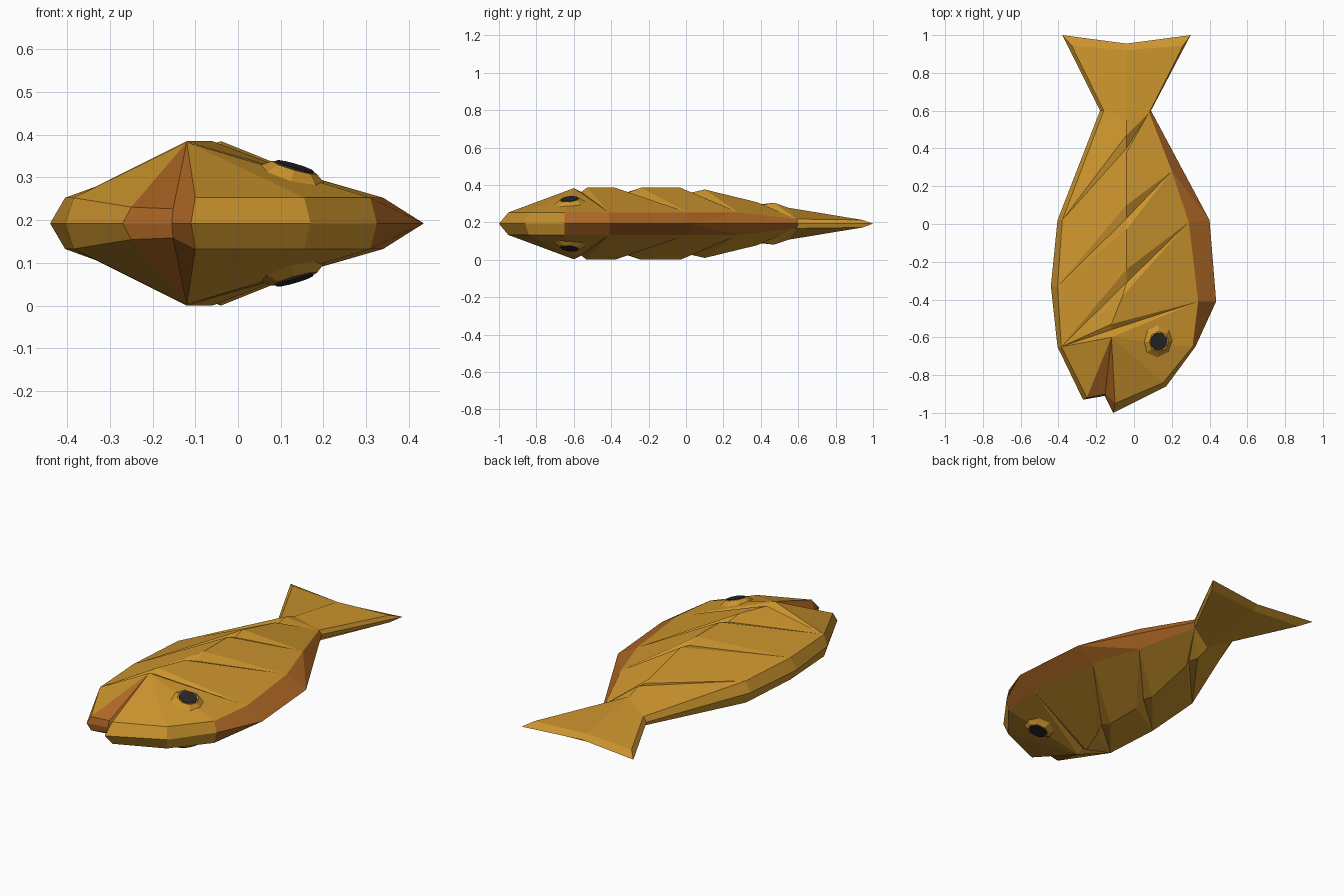
import bpy, bmesh, math
from mathutils import Vector

if "Cube" in bpy.data.objects:
    bpy.data.objects.remove(bpy.data.objects["Cube"])

MID = 0.1925  # plane of symmetry of the fish lying flat


def material(name, rgb):
    m = bpy.data.materials.new(name)
    m.diffuse_color = (*rgb, 1)
    m.use_nodes = True
    m.node_tree.nodes["Principled BSDF"].inputs["Base Color"].default_value = m.diffuse_color
    return m


gold = material("gold", (0.61, 0.30, 0.027))
brown = material("brown", (0.42, 0.135, 0.018))
dark = material("dark", (0.022, 0.022, 0.026))

# Outline on the symmetry plane (x, y)
outline = {
    "snout_o": (-0.11, -1.0), "brow_o": (0.17, -0.86), "nape_o": (0.325, -0.65),
    "r0_o": (0.435, -0.41), "r1_o": (0.40, 0.02), "r3_o": (0.09, 0.60),
    "tipr_o": (0.30, 1.0), "tailc_o": (-0.04, 0.955), "tipl_o": (-0.38, 1.0),
    "l3_o": (-0.18, 0.60), "l2_o": (-0.405, 0.02), "l1_o": (-0.44, -0.33),
    "l0_o": (-0.405, -0.65), "jaw_o": (-0.27, -0.93), "mouth_o": (-0.155, -0.91),
}
# Raised rim and ridge points (x, y, height above the symmetry plane)
raised = {
    "snout": (-0.10, -0.95, 0.06), "brow": (0.155, -0.84, 0.06), "nape": (0.31, -0.65, 0.06),
    "r0": (0.34, -0.41, 0.06), "r1": (0.29, 0.01, 0.06), "r2": (0.20, 0.28, 0.06),
    "r3": (0.08, 0.59, 0.025), "tipr": (0.26, 0.945, 0.02), "tailc": (-0.04, 0.92, 0.022),
    "tipl": (-0.33, 0.945, 0.02), "l3": (-0.16, 0.60, 0.025), "l2": (-0.38, 0.02, 0.06),
    "l1": (-0.405, -0.33, 0.06), "l0": (-0.385, -0.65, 0.06), "jaw": (-0.25, -0.92, 0.038),
    "mouth": (-0.152, -0.90, 0.034), "root": (-0.04, 0.55, 0.085),
}
# Each scale crease: x, y, height of front lip, groove and back lip on the ridge
creases = [
    [(-0.12, -0.60, 0.19), (-0.12, -0.56, 0.17), (-0.12, -0.53, 0.1925)],
    [(-0.06, -0.38, 0.1925), (-0.04, -0.31, 0.167), (-0.04, -0.24, 0.1925)],
    [(-0.04, -0.03, 0.1925), (-0.04, 0.03, 0.167), (-0.04, 0.10, 0.183)],
    [(-0.04, 0.38, 0.115), (-0.04, 0.40, 0.10), (-0.04, 0.47, 0.112)],
]
left_end = ["l0", "l0", "l1", "l2"]
for i, crease in enumerate(creases):
    for tag, p in zip("fgk", crease):
        raised[tag + str(i)] = p

# Faces of one half: head, scale creases, bands, tail
gold_faces = [
    "f0 snout brow", "f0 brow nape", "f0 nape r0", "f0 jaw l0",
    "l2 k3 root l3", "k3 r3 root", "l3 root tailc tipl", "root r3 tipr tailc",
]
for i in range(4):
    a, b = left_end[i], f"r{i}"
    gold_faces += [f"{a} f{i} g{i}", f"f{i} {b} g{i}", f"{a} g{i} k{i}", f"g{i} {b} k{i}"]
    if i < 3:
        c = left_end[i + 1]
        gold_faces.append(f"{a} k{i} f{i+1}" + ("" if c == a else " " + c))
        gold_faces.append(f"k{i} {b} r{i+1} f{i+1}")
# Rim between the raised edge and the outline
rim = ["r3", "tipr", "tailc", "tipl", "l3", "l2", "l1", "l0", "jaw"]
gold_faces += [f"{a} {b} {b}_o {a}_o" for a, b in zip(rim, rim[1:])]
gold_faces += ["snout brow brow_o snout_o", "brow nape nape_o brow_o"]
# Mouth and back fin edge
brown_faces = [
    "f0 jaw mouth", "jaw jaw_o mouth_o mouth", "f0 mouth snout", "mouth mouth_o snout_o snout",
    "nape r0 r0_o nape_o", "r0 r1 r1_o r0_o", "r1 r2 r1_o", "r2 r3 r3_o r1_o",
]

# Body, both halves
bm = bmesh.new()
shared = {k: bm.verts.new((x, y, MID)) for k, (x, y) in outline.items()}
for s in (1, -1):
    pts = dict(shared)
    pts.update({k: bm.verts.new((x, y, MID + s * z)) for k, (x, y, z) in raised.items()})
    for index, group in enumerate((gold_faces, brown_faces)):
        for names in group:
            bm.faces.new([pts[n] for n in names.split()]).material_index = index
bmesh.ops.recalc_face_normals(bm, faces=bm.faces)


def finish(bm, name, mats):
    me = bpy.data.meshes.new(name)
    bm.to_mesh(me)
    bm.free()
    for m in mats:
        me.materials.append(m)
    ob = bpy.data.objects.new(name, me)
    bpy.context.collection.objects.link(ob)
    return ob


finish(bm, "fish_body", [gold, brown])


def disc(name, base, normal, r1, r2, height, sides, mat):
    """Frustum standing on base, pointing along normal."""
    bm = bmesh.new()
    bmesh.ops.create_cone(bm, cap_ends=True, segments=sides, radius1=r1, radius2=r2, depth=height)
    bmesh.ops.rotate(bm, verts=bm.verts, matrix=Vector((0, 0, 1)).rotation_difference(normal).to_matrix())
    bmesh.ops.translate(bm, verts=bm.verts, vec=base + normal * height / 2)
    finish(bm, name, [mat])


# Eyes on both sides
for s, side in ((1, "upper"), (-1, "lower")):
    n = Vector((0.29, -0.12, s)).normalized()
    base = Vector((0.125, -0.62, MID + s * 0.106))
    disc(side + "_eye", base, n, 0.09, 0.055, 0.026, 8, gold)
    disc(side + "_pupil", base + n * 0.024, n, 0.048, 0.046, 0.006, 12, dark)
